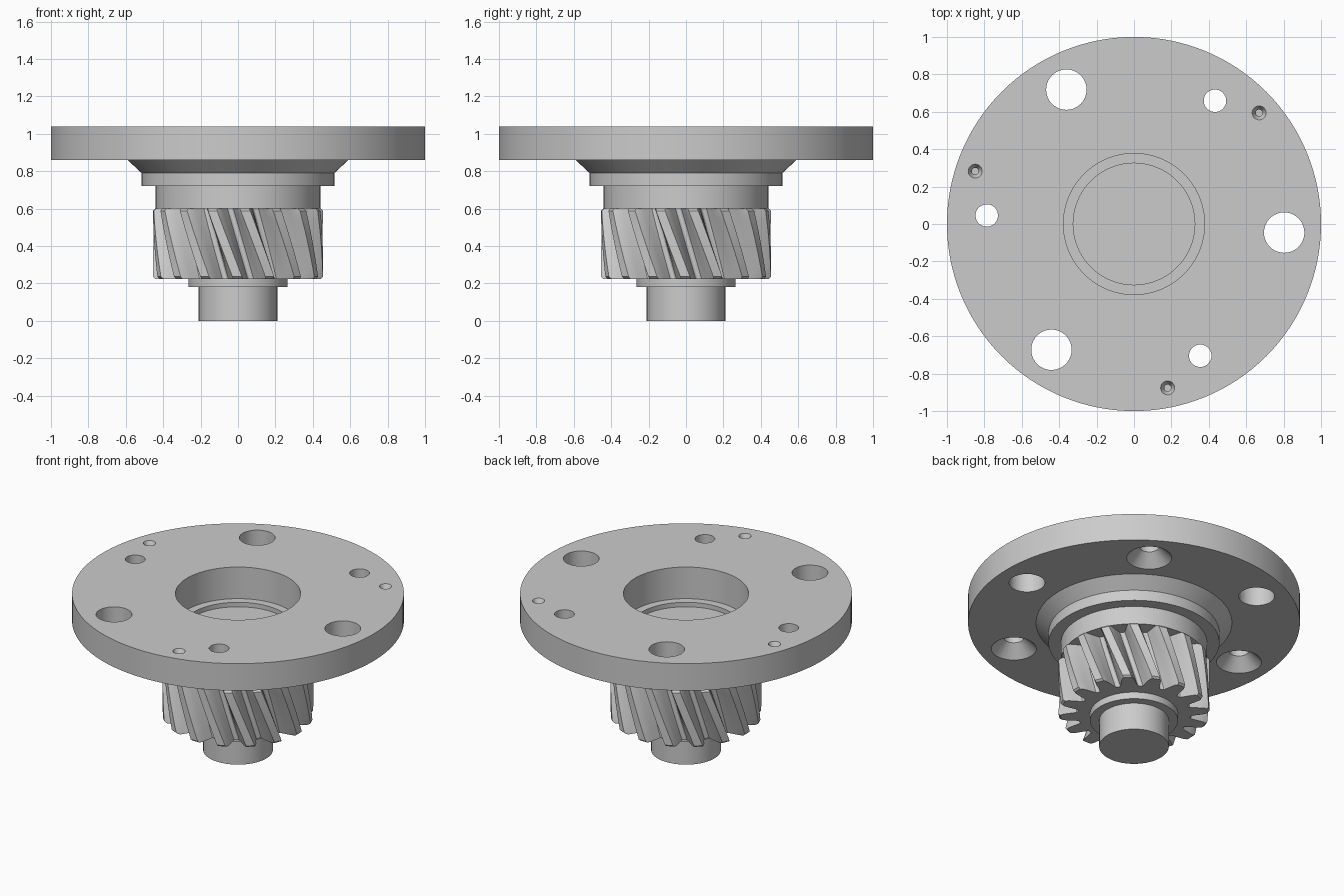
import bpy, bmesh
from math import radians, cos, sin, pi
from mathutils import Matrix, Vector

cube = bpy.data.objects.get("Cube")
if cube:
    bpy.data.objects.remove(cube, do_unlink=True)

steel = bpy.data.materials.new("grey_steel")
steel.use_nodes = True
GREY = (0.6, 0.6, 0.6, 1)
steel.diffuse_color = GREY
steel.node_tree.nodes["Principled BSDF"].inputs["Base Color"].default_value = GREY


def revolve(bm, profile, steps, centre=(0, 0)):
    """Turn a profile of (radius, z) points around a vertical axis."""
    cx, cy = centre
    verts = [bm.verts.new((cx + r, cy, z)) for r, z in profile]
    edges = [bm.edges.new(pair) for pair in zip(verts, verts[1:])]
    bmesh.ops.spin(bm, geom=verts + edges, cent=(cx, cy, 0), axis=(0, 0, 1),
                   angle=2 * pi, steps=steps, use_merge=True)


def make_object(name, bm):
    bmesh.ops.remove_doubles(bm, verts=bm.verts[:], dist=0.0001)
    bmesh.ops.recalc_face_normals(bm, faces=bm.faces[:])
    mesh = bpy.data.meshes.new(name)
    bm.to_mesh(mesh)
    bm.free()
    mesh.materials.append(steel)
    obj = bpy.data.objects.new(name, mesh)
    bpy.context.collection.objects.link(obj)
    return obj


def select(obj):
    bpy.ops.object.select_all(action="DESELECT")
    obj.select_set(True)
    bpy.context.view_layer.objects.active = obj


def smooth(obj):
    select(obj)
    bpy.ops.object.shade_smooth_by_angle(angle=radians(25))


# Flange, cone, collar and neck in one turned piece with a stepped recess
TOP, UNDER = 1.04, 0.86
bm = bmesh.new()
revolve(bm, [(0, 0.6), (0.44, 0.6), (0.44, 0.72), (0.515, 0.72), (0.515, 0.79),
             (0.59, UNDER), (1, UNDER), (1, TOP), (0.377, TOP), (0.377, 0.83),
             (0.325, 0.83), (0.325, 0.8), (0, 0.8)], 128)
flange = make_object("flanged_hub", bm)

# Three sets of holes, each repeated every third of a turn
hole_sets = [
    # plain through holes
    ((0.803, -0.046), [(0, 0.8), (0.108, 0.8), (0.108, 1.1), (0, 1.1)]),
    # bolt holes, countersunk from below
    ((0.433, 0.659), [(0, 0.84), (0.156, 0.84), (0.06, 0.936), (0.06, 1.1), (0, 1.1)]),
    # small blind centre holes in the top
    ((0.669, 0.594), [(0, 0.95), (0.018, 0.95), (0.018, 1.0), (0.047, 1.06), (0, 1.06)]),
]
bm = bmesh.new()
for centre, profile in hole_sets:
    for k in range(3):
        spot = Matrix.Rotation(k * 2 * pi / 3, 2) @ Vector(centre)
        revolve(bm, profile, 40, spot)
cutter = make_object("hole_cutter", bm)
cutter.hide_render = True
select(flange)
cut = flange.modifiers.new("holes", "BOOLEAN")
cut.operation = "DIFFERENCE"
cut.solver = "EXACT"
cut.object = cutter
bpy.ops.object.modifier_apply(modifier=cut.name)
bpy.data.objects.remove(cutter, do_unlink=True)
smooth(flange)

# Helical gear: one tooth outline repeated, then twisted up through layers
TEETH, LOW, HIGH, TWIST = 16, 0.225, 0.6, radians(-18)
half = [(0.34, 10.2), (0.346, 8.6), (0.37, 7.2), (0.4, 6), (0.43, 4.7), (0.455, 3.2)]
tooth = [(r, -a) for r, a in half] + [(r, a) for r, a in reversed(half)]
outline = [(r, radians(a) + k * 2 * pi / TEETH) for k in range(TEETH) for r, a in tooth]
LAYERS = 12
bm = bmesh.new()
rings = []
for i in range(LAYERS + 1):
    t = i / LAYERS
    if i in (0, LAYERS):
        limit = 0.443   # chamfered tooth ends
    else:
        limit = 0.455
    if i == 1:
        t = 0.03
    if i == LAYERS - 1:
        t = 0.97
    z = LOW + (HIGH - LOW) * t
    ring = []
    for r, a in outline:
        r = min(r, limit)
        ring.append(bm.verts.new((r * cos(a + TWIST * t), r * sin(a + TWIST * t), z)))
    rings.append(ring)
count = len(outline)
for lower, upper in zip(rings, rings[1:]):
    for j in range(count):
        n = (j + 1) % count
        bm.faces.new((lower[j], lower[n], upper[n], upper[j]))
bm.faces.new(rings[0][::-1])
bm.faces.new(rings[-1])
smooth(make_object("helical_gear", bm))

# Stub shaft with its shoulder
bm = bmesh.new()
revolve(bm, [(0, 0), (0.21, 0), (0.21, 0.18), (0.265, 0.18), (0.265, 0.25), (0, 0.25)], 96)
smooth(make_object("stub_shaft", bm))
